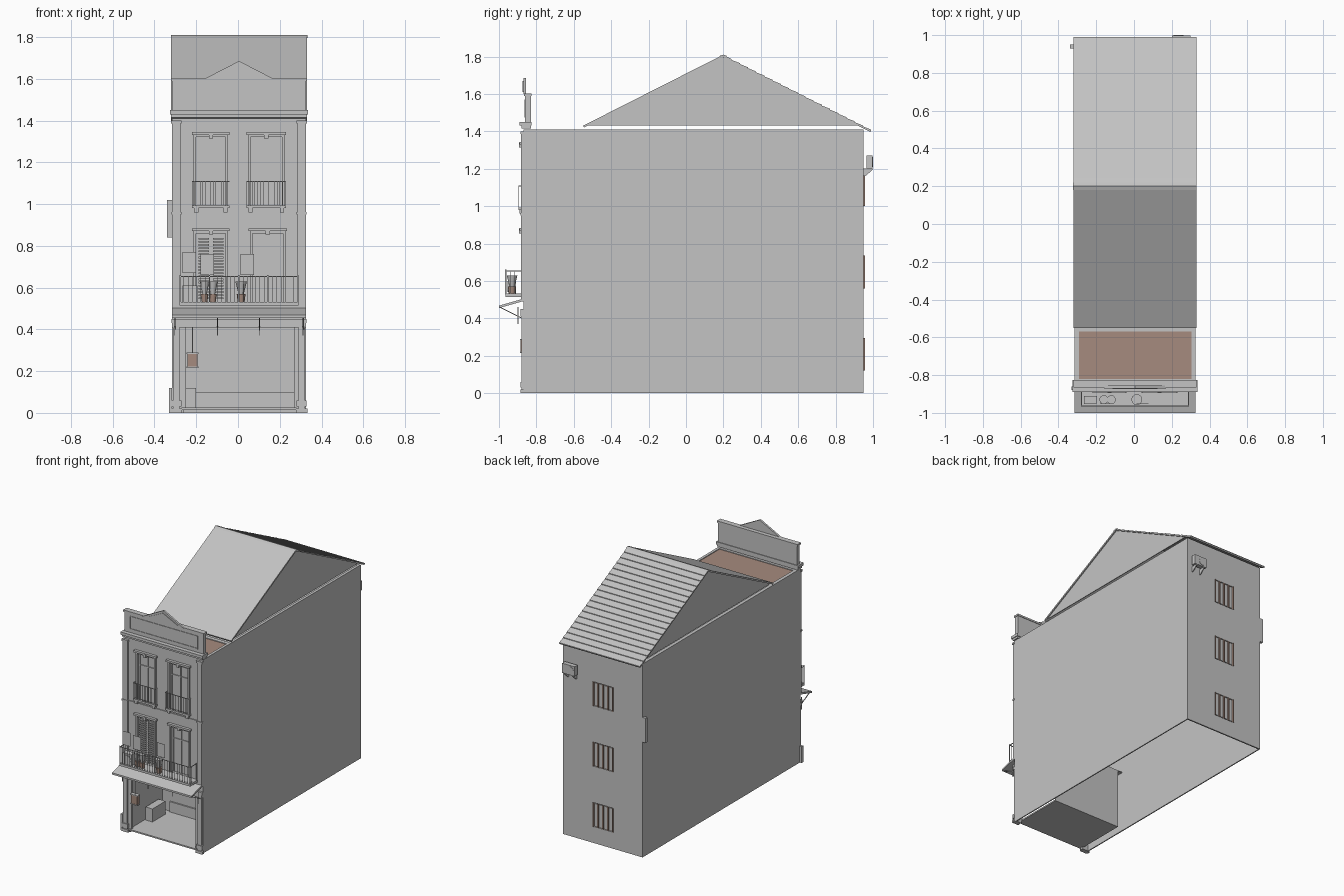
import bpy, bmesh, math
from mathutils import Vector

if "Cube" in bpy.data.objects:
    bpy.data.objects.remove(bpy.data.objects["Cube"])


def material(name, rgb):
    m = bpy.data.materials.new(name)
    m.use_nodes = True
    m.diffuse_color = (*rgb, 1)
    m.node_tree.nodes["Principled BSDF"].inputs["Base Color"].default_value = (*rgb, 1)
    return m


GREY = material("plaster_grey", (.55, .55, .55))
CLAY = material("clay_brown", (.38, .26, .21))
LEFT, RIGHT = -.315, .325          # outer faces of the side walls
FRONT, BACK, TOP = -.87, .95, 1.41  # facade, rear wall and wall top


def finish(name, bm, mat):
    mesh = bpy.data.meshes.new(name)
    bm.to_mesh(mesh)
    bm.free()
    mesh.materials.append(mat)
    ob = bpy.data.objects.new(name, mesh)
    bpy.context.collection.objects.link(ob)
    return ob


def boxes(name, items, mat=GREY):
    """One object made of boxes given as x, y and z ranges."""
    bm = bmesh.new()
    for x0, x1, y0, y1, z0, z1 in items:
        lo, hi = Vector((x0, y0, z0)), Vector((x1, y1, z1))
        made = bmesh.ops.create_cube(bm, size=1)["verts"]
        for v in made:
            v.co = (lo + hi) / 2 + v.co * (hi - lo)
    return finish(name, bm, mat)


def prism(name, profile, x0, x1, mat=GREY):
    """A y-z profile extended along x."""
    bm = bmesh.new()
    face = bm.faces.new([bm.verts.new((x0, y, z)) for y, z in profile])
    new = bmesh.ops.extrude_face_region(bm, geom=[face])["geom"]
    bmesh.ops.translate(bm, vec=(x1 - x0, 0, 0), verts=[g for g in new if isinstance(g, bmesh.types.BMVert)])
    bmesh.ops.recalc_face_normals(bm, faces=bm.faces)
    return finish(name, bm, mat)


def wall(name, y, holes, thickness, inward):
    """A wall across x with rectangular holes (x0, x1, z0, z1)."""
    xs = sorted({LEFT, RIGHT, *[x for h in holes for x in h[:2]]})
    zs = sorted({0, TOP, *[z for h in holes for z in h[2:]]})
    bm = bmesh.new()
    for a, b in zip(xs, xs[1:]):
        for c, d in zip(zs, zs[1:]):
            mx, mz = (a + b) / 2, (c + d) / 2
            if not any(h[0] < mx < h[1] and h[2] < mz < h[3] for h in holes):
                bm.faces.new([bm.verts.new(p) for p in ((a, y, c), (b, y, c), (b, y, d), (a, y, d))])
    bmesh.ops.remove_doubles(bm, verts=bm.verts, dist=.0001)
    bmesh.ops.dissolve_limit(bm, angle_limit=.01, verts=bm.verts, edges=bm.edges)
    mod = finish(name, bm, GREY).modifiers.new("thickness", "SOLIDIFY")
    mod.thickness, mod.offset = thickness, inward


def cylinder(name, at, r0, r1, height, mat=GREY, tilt=0):
    bpy.ops.mesh.primitive_cone_add(vertices=14, radius1=r0, radius2=r1, depth=height, location=at, rotation=(tilt, 0, 0))
    ob = bpy.context.object
    ob.name = name
    ob.data.materials.append(mat)
    bpy.ops.object.shade_smooth_by_angle()
    return ob


def railing(name, x0, x1, y0, z0, z1, count):
    """Front and side rails with thin upright bars."""
    t, items = .004, []
    for z in (z0, z1 - t):
        items.append((x0, x1, y0, y0 + t, z, z + t))
        items += [(x, x + t, y0, FRONT, z, z + t) for x in (x0, x1 - t)]
    for i in range(count + 1):
        x = x0 + (x1 - x0 - t) * i / count
        items.append((x, x + t / 2, y0, y0 + t / 2, z0, z1))
    depth = FRONT - y0
    for i in range(1, 4):
        y = y0 + depth * i / 4
        items += [(x, x + t / 2, y, y + t / 2, z0, z1) for x in (x0, x1 - t)]
    boxes(name, items)


# Main shell, open underneath
upper = [(-.2, -.06, .98, 1.32), (.06, .21, .98, 1.32)]
middle = [(-.2, -.06, .53, .86), (.07, .215, .53, .86)]
shop = (-.26, .28, 0, .45)
rear = [(-.08, .085, z, z + .175) for z in (.12, .56, 1)]
wall("facade", FRONT, upper + middle + [shop], .02, -1)
wall("rear_wall", BACK, rear, .01, 1)
boxes("side_walls", [(LEFT, LEFT + .008, FRONT, BACK, 0, TOP), (RIGHT - .008, RIGHT, FRONT, BACK, 0, TOP)])
boxes("roof_deck", [(LEFT, RIGHT, FRONT, BACK, TOP - .015, TOP - .008)])
boxes("deck_rim", [(LEFT, -.29, FRONT, BACK, 1.4, TOP), (.305, RIGHT, FRONT, BACK, 1.4, TOP),
                   (LEFT, RIGHT, -.57, -.54, 1.4, TOP), (LEFT, RIGHT, FRONT, -.82, 1.4, TOP)])
boxes("terrace_floor", [(-.29, .305, -.82, -.57, 1.4, 1.405)], CLAY)
boxes("side_plate", [(-.34, LEFT, .93, BACK, .84, 1.02)])

# Roof: smooth front slope, stepped rows at the back, floating gables
ridge, eave = (.2, 1.81), (.99, 1.41)
prism("roof_front", [(-.55, 1.43), ridge, (.2, 1.797), (-.545, 1.42)], -.32, .33)
rows, profile = 18, [(.2, 1.797), (.2, 1.808)]
for i in range(rows):
    t = (i + 1) / rows
    y, z = .2 + (eave[0] - .2) * t, 1.804 + (eave[1] - 1.81) * t
    profile += [(y, z + .005), (y, z)]
profile.append((.985, 1.397))
prism("roof_back_rows", profile, -.32, .33)
prism("ridge_cap", [(.18, 1.803), ridge, (.22, 1.803), (.2, 1.795)], -.322, .332)
for x in (-.312, .317):
    prism("gable", [(-.54, 1.43), (.2, 1.8), (.935, 1.43)], x, x + .005)

# Cornice, parapet with raised border, and pediment
boxes("cornice", [(-.32, .33, -.88, -.83, 1.415, 1.43), (-.326, .335, -.89, -.825, 1.43, 1.45)])
boxes("parapet", [(LEFT, RIGHT, -.86, -.83, 1.45, 1.59), (-.32, .33, -.866, -.826, 1.59, 1.603)])
boxes("parapet_border", [(-.27, .28, -.864, -.86, 1.565, 1.57), (-.27, .28, -.864, -.86, 1.475, 1.48),
                         (-.27, -.265, -.864, -.86, 1.48, 1.565), (.275, .28, -.864, -.86, 1.48, 1.565)])


def triangle(name, half, base, peak, y0, y1):
    bm = bmesh.new()
    ends = [[bm.verts.new((.005 + x, y, z)) for x, z in ((-half, base), (half, base), (0, peak))] for y in (y0, y1)]
    bm.faces.new(ends[0])
    bm.faces.new(ends[1][::-1])
    for i in range(3):
        j = (i + 1) % 3
        bm.faces.new((ends[0][j], ends[0][i], ends[1][i], ends[1][j]))
    finish(name, bm, GREY)


triangle("pediment", .165, 1.6, 1.685, -.87, -.855)
triangle("pediment_panel", .12, 1.61, 1.668, -.874, -.87)

# Corner pilasters with base, cap and storey bands
pillars = []
for a, b in ((LEFT, -.275), (.285, RIGHT)):
    pillars += [(a, b, -.882, FRONT, .51, 1.4), (a + .004, b - .004, -.88, FRONT, .02, .45)]
    for z0, z1, grow in ((1.385, 1.4, .005), (.95, .962, .004), (.03, .06, .004), (0, .02, .008), (.43, .45, .004)):
        pillars.append((a - grow, b + grow, -.886, FRONT, z0, z1))
boxes("pilasters", pillars)
boxes("storey_band", [(LEFT, RIGHT, -.876, FRONT, .95, .96)])
boxes("left_plinth", [(-.33, LEFT, -.88, -.86, 0, .12)])

# Front windows: frame, lintel, recessed pane and glazing bars
for x0, x1, z0, z1 in upper + middle:
    boxes("window_pane", [(x0, x1, -.852, -.848, z0, z1)])
    boxes("window_frame", [(x0 - .012, x0, -.88, FRONT, z0, z1), (x1, x1 + .012, -.88, FRONT, z0, z1),
                           (x0 - .012, x1 + .012, -.88, FRONT, z1, z1 + .01),
                           (x0 - .02, x1 + .02, -.89, FRONT, z1 + .01, z1 + .024)])
    m = (x0 + x1) / 2
    boxes("keystone", [(m - .01, m + .01, -.892, FRONT, z1 - .006, z1 + .02)])
    boxes("casement_bars", [(m - .004, m + .004, -.858, -.85, z0, z1), (x0, x1, -.858, -.85, z1 - .09, z1 - .084),
                            (x0, x0 + .01, -.858, -.85, z0, z1), (x1 - .01, x1, -.858, -.85, z0, z1)])
x0, x1, z0, z1 = middle[0]
boxes("shutter_louvres", [(a + .01, a + .06, -.866, -.852, z0 + .015 * i, z0 + .015 * i + .008)
                          for a in (x0, x0 + .07) for i in range(1, 21)])

# Small upper balconies on corbels
for x0, x1, z0, z1 in upper:
    a, b = x0 - .02, x1 + .02
    boxes("small_balcony", [(a, b, -.895, FRONT, .98, .99)] +
          [(x, x + .02, -.89, FRONT, .96, .98) for x in (a + .01, b - .03)])
    railing("small_railing", a, b, -.895, .99, 1.11, 14)

# Main balcony
boxes("balcony_floor", [(-.28, .29, -.965, FRONT, .515, .528)])
railing("balcony_railing", -.28, .29, -.965, .528, .655, 28)
boxes("balcony_posts", [(x, x + .006, -.967, -.961, .528, .66) for x in (-.28, -.14, 0, .14, .284)])
boxes("cooling_unit", [(-.265, -.195, -.95, -.91, .53, .61)])
cylinder("unit_fan", (-.23, -.951, .57), .03, .03, .006, tilt=math.pi / 2)
for x, r in ((-.16, .018), (-.12, .018), (.015, .022)):
    cylinder("flower_pot", (x, -.93, .55), r * .75, r, .04, CLAY)
    cylinder("pot_plant", (x, -.93, .6), r * .6, r * 1.3, .06)
boxes("leaf_cards", [(x, x + .065, -.952, -.951, z, z + .1) for x, z in ((-.265, .67), (-.18, .66), (.012, .66))])

# Awning, braces, hooks and lintel
prism("awning", [(FRONT, .505), (-1, .468), (-1, .455), (FRONT, .492)], LEFT, RIGHT)
for x in (-.305, -.1, .1, .31):
    prism("awning_brace", [(-.995, .457), (FRONT, .395), (FRONT, .4), (-.995, .462)], x, x + .005)
    boxes("hook", [(x, x + .004, -.9, -.896, .37, .46)])
boxes("shop_lintel", [(LEFT, RIGHT, -.885, FRONT, .41, .45), (LEFT, RIGHT, -.882, FRONT, .49, .515)])

# Shop recess
boxes("shop_floor", [(-.27, .28, -.88, -.49, .015, .025)])
boxes("shop_back", [(-.27, .28, -.495, -.49, .02, .45), (-.2, .27, -.505, -.495, .02, .1)])
boxes("shop_left_wall", [(-.27, -.262, FRONT, -.49, .02, .45)])
boxes("shop_ceiling", [(-.31, .32, -.86, -.49, .45, .455)])
boxes("shop_posts", [(-.26, -.25, -.87, -.85, .02, .42), (.267, .28, -.87, -.85, .02, .42)])
boxes("shop_counter", [(-.255, -.2, -.7, -.55, .025, .12)])

# Hanging lantern
boxes("lantern", [(-.243, -.193, -.885, -.86, .22, .285)], CLAY)
boxes("lantern_chain", [(-.22, -.216, -.874, -.87, .285, .42)])
boxes("lantern_caps", [(-.247, -.189, -.888, -.857, z, z + .006) for z in (.216, .283)])

# Rear windows with shutters, and the rear cooling unit
for x0, x1, z0, z1 in rear:
    boxes("rear_window", [(x0, x1, .938, .942, z0, z1)] +
          [(x, x + .006, .942, .957, z0, z1) for x in (x0, x1 - .006)] +
          [(x0 + .04 * i, x0 + .04 * i + .008, .942, .955, z0, z1) for i in range(1, 4)], CLAY)
    boxes("rear_shutters", [(x0 + .04 * i + .012, x0 + .04 * i + .036, .942, .948, z0 + .006, z1 - .006)
                            for i in range(4)])
boxes("rear_unit", [(.2, .3, .965, .998, 1.2, 1.27)])
cylinder("rear_fan", (.235, .998, 1.235), .027, .027, .004, tilt=math.pi / 2)
for x in (.215, .28):
    prism("unit_bracket", [(BACK, 1.2), (.998, 1.2), (.998, 1.194), (.958, 1.16), (BACK, 1.16)], x, x + .006)
